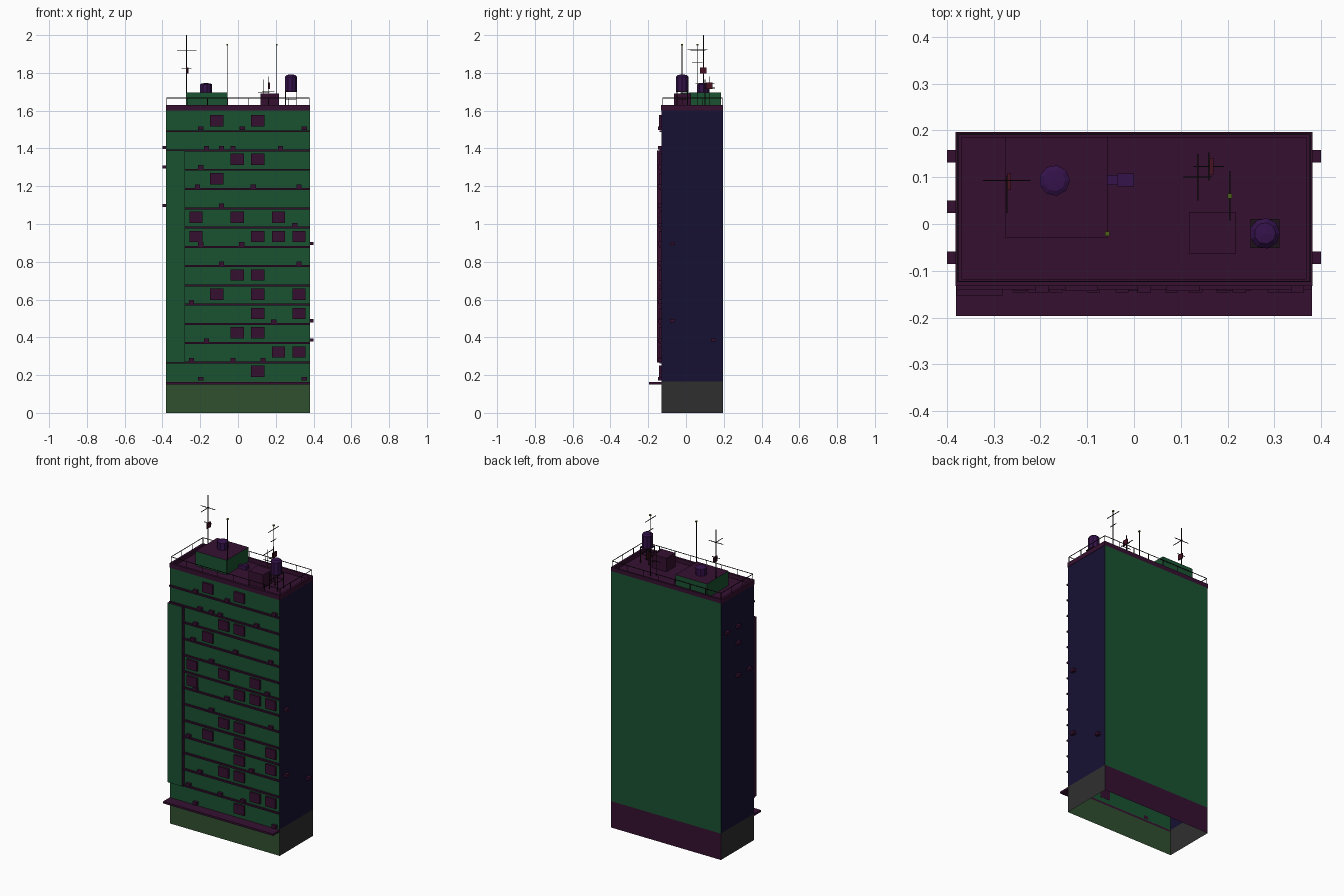
import bpy, bmesh, math
from mathutils import Vector

if "Cube" in bpy.data.objects:
    bpy.data.objects.remove(bpy.data.objects["Cube"])


def material(name, rgb):
    m = bpy.data.materials.new(name)
    m.diffuse_color = (*rgb, 1)
    m.use_nodes = True
    m.node_tree.nodes["Principled BSDF"].inputs["Base Color"].default_value = m.diffuse_color
    return m


GREEN = material("green_wall", (0.01, 0.085, 0.03))
NAVY = material("navy_wall", (0.008, 0.005, 0.032))
PLUM = material("plum_trim", (0.036, 0.005, 0.03))
OLIVE = material("olive_shopfront", (0.03, 0.08, 0.03))
GREY = material("dark_grey", (0.028, 0.028, 0.028))
VIOLET = material("violet_tank", (0.035, 0.006, 0.07))
METAL = material("dark_metal", (0.012, 0.006, 0.01))
RED = material("dark_red", (0.06, 0.006, 0.015))
LIME = material("lime_lamp", (0.08, 0.12, 0.01))


def finish(name, bm, mats):
    me = bpy.data.meshes.new(name)
    bm.to_mesh(me)
    bm.free()
    for m in mats:
        me.materials.append(m)
    ob = bpy.data.objects.new(name, me)
    bpy.context.collection.objects.link(ob)
    return ob


def box(name, x, y, z, mat, sides=None, bottom=True):
    """Box from (min, max) pairs; sides gives (front, side, back) materials."""
    bm = bmesh.new()
    bmesh.ops.create_cube(bm, size=1)
    lo, hi = Vector((x[0], y[0], z[0])), Vector((x[1], y[1], z[1]))
    for v in bm.verts:
        v.co = Vector([(lo[i] + hi[i]) / 2 + v.co[i] * (hi[i] - lo[i]) for i in range(3)])
    bm.normal_update()
    if sides:
        for f in bm.faces:
            n = f.normal
            f.material_index = 1 if n.y < -.5 else 3 if n.y > .5 else 2 if abs(n.x) > .5 else 0
    if not bottom:
        bmesh.ops.delete(bm, geom=[f for f in bm.faces if f.normal.z < -.5], context='FACES')
    return finish(name, bm, [mat] + list(sides or []))


def cbox(name, c, s, mat):
    return box(name, *[(c[i] - s[i] / 2, c[i] + s[i] / 2) for i in range(3)], mat)


def tank(name, x, y, z0, z1, r, n=9):
    # low-poly drum with a shallow cone lid
    bm = bmesh.new()
    h = z1 - z0
    rings = [[bm.verts.new((x + rr * math.cos(2 * math.pi * i / n),
                            y + rr * math.sin(2 * math.pi * i / n), z)) for i in range(n)]
             for rr, z in ((r, z0), (r, z1 - h * .14), (r * .7, z1 - h * .03))]
    tip = bm.verts.new((x, y, z1))
    bm.faces.new(rings[0][::-1])
    for i in range(n):
        j = (i + 1) % n
        for a, b in zip(rings, rings[1:]):
            bm.faces.new((a[i], a[j], b[j], b[i]))
        bm.faces.new((rings[2][i], rings[2][j], tip))
    return finish(name, bm, [VIOLET])


W, YF, YB = 0.38, -0.13, 0.197
ROOF, TOP, STEP = 1.605, 1.63, 0.102

# ground floor and tower shell, open underneath
shell = box("ground_floor", (-W, W), (YF, YB), (0, .165), PLUM, (OLIVE, GREY, PLUM), False)
bm = bmesh.new()
bm.from_mesh(shell.data)
bmesh.ops.delete(bm, geom=[f for f in bm.faces if f.normal.z > .5], context='FACES')
bm.to_mesh(shell.data)
bm.free()
box("tower", (-W, W), (YF, YB), (.165, ROOF), PLUM, (GREEN, NAVY, GREEN), False)
box("canopy", (-W - .001, W + .001), (-.197, YF), (.151, .163), PLUM)

# parapet around the roof deck
t = .012
box("parapet_front", (-W - .002, W + .002), (YF - .003, YF + t), (ROOF - .003, TOP), PLUM)
box("parapet_back", (-W - .002, W + .002), (YB - t, YB), (ROOF - .003, TOP), PLUM)
for s in (-1, 1):
    xs = sorted((s * (W + .002), s * (W - t)))
    box("parapet_side", xs, (YF + t, YB - t), (ROOF - .003, TOP), PLUM)

# floor ledges and the stair column on the left of the front
for k in range(13):
    z = .267 + STEP * k
    left = -W if k in (0, 11, 12) else -.28
    box("floor_ledge", (left, W), (-.14, YF), (z - .005, z + .005), PLUM)
box("stair_column", (-W, -.28), (-.153, YF), (.267, 1.39), PLUM, (GREEN, PLUM, PLUM))

# projecting window boxes: floor -> column numbers
windows = {0: [3], 1: [4, 5], 2: [2, 3], 3: [3, 5], 4: [1, 3, 5], 5: [2, 3],
           7: [0, 3, 4, 5], 8: [0, 2, 4], 10: [1], 11: [2, 3], 13: [1, 3]}
for k, cols in windows.items():
    for c in cols:
        cbox("window_box", (-.222 + .109 * c, -.136, .22 + STEP * k), (.07, .014, .06), PLUM)

# air conditioners on the front: floor -> x positions
coolers = {0: [-.197, .35], 1: [-.246, -.026, .132], 2: [-.167], 3: [.19], 4: [-.246],
           6: [-.087, .323], 7: [-.197, .02], 8: [.3], 9: [-.087], 10: [-.214, .08, .323],
           11: [-.197], 12: [-.167, -.087, -.026, .225], 13: [-.197, .022, .35]}
for k, xs in coolers.items():
    for x in xs:
        cbox("front_air_conditioner", (x, -.138, .18 + STEP * k), (.028, .018, .019), PLUM)

# air conditioners on the side walls
for s, y, z in ((-1, .037, 1.405), (-1, .145, 1.405), (-1, .037, 1.302), (-1, .037, 1.098),
                (-1, -.072, 1.098), (1, -.072, .897), (1, -.072, .487), (1, .145, .386)):
    cbox("side_air_conditioner", (s * (W + .01), y, z), (.02, .027, .018), PLUM)

# rooftop railing
R, H = .0015, 1.667
x0, x1, y0, y1 = -W + .003, W - .003, YF + .007, YB - .005
for y in (y0, y1):
    cbox("railing_rail", (0, y, H), (x1 - x0, 2 * R, 2 * R), METAL)
    for i in range(8):
        cbox("railing_post", (x0 + (x1 - x0) * i / 7, y, (H + TOP) / 2), (2 * R, 2 * R, H - TOP), METAL)
for x in (x0, x1):
    cbox("railing_rail", (x, (y0 + y1) / 2, H), (2 * R, y1 - y0, 2 * R), METAL)
    for i in (1, 2):
        cbox("railing_post", (x, y0 + (y1 - y0) * i / 3, (H + TOP) / 2), (2 * R, 2 * R, H - TOP), METAL)

# rooftop rooms and machinery
box("penthouse", (-.275, -.057), (-.03, .186), (ROOF, 1.695), PLUM, (GREEN, GREEN, GREEN))
box("plant_room", (.118, .218), (-.063, .026), (ROOF, 1.69), PLUM)
box("vent_duct", (-.057, -.035), (.083, .105), (ROOF, 1.622), VIOLET)
box("vent_unit", (-.035, 0), (.08, .108), (ROOF, 1.63), VIOLET)

# water tanks, one on a legged stand
tank("small_tank", -.17, .093, 1.695, 1.746, .033)
tank("tall_tank", .28, -.02, 1.70, 1.792, .033)
for sx in (-1, 1):
    for sy in (-1, 1):
        cbox("tank_leg", (.28 + sx * .028, -.02 + sy * .028, 1.655), (.004, .004, .1), METAL)
    cbox("tank_brace", (.28 + sx * .028, -.02, 1.66), (.003, .056, .003), METAL)
    cbox("tank_brace", (.28, -.02 + sx * .028, 1.66), (.056, .003, .003), METAL)
cbox("tank_platform", (.28, -.02, 1.702), (.062, .062, .005), METAL)


def mast(name, x, y, z0, z1, bars=(), w=.004, lamp=False):
    """Pole with crossbars given as (axis, height, half length, offset)."""
    cbox(name + "_pole", (x, y, (z0 + z1) / 2), (w, w, z1 - z0), METAL)
    for axis, z, half, off in bars:
        c, s = [x, y, z], [.003, .003, .003]
        c[axis] += off
        s[axis] = 2 * half
        cbox(name + "_crossbar", c, s, METAL)
    if lamp:
        cbox(name + "_lamp", (x, y, z1), (.01, .01, .008), LIME)


# antennas
mast("tall_antenna", -.272, .093, ROOF, 2.0,
     [(0, 1.92, .051, 0), (0, 1.825, .027, 0), (1, 1.92, .04, -.03)])
mast("corner_antenna", -.057, -.021, ROOF, 1.95, lamp=True)
mast("side_antenna", .205, .06, ROOF, 1.95,
     [(1, 1.925, .053, 0), (1, 1.857, .027, 0)], .003, True)
mast("short_antenna", .136, .1, ROOF, 1.765, [(0, 1.695, .03, 0), (1, 1.746, .05, 0)])
mast("panel_antenna", .16, .123, ROOF, 1.78, [(0, 1.70, .033, 0), (1, 1.72, .03, 0)])
for x, y, z in ((-.267, .091, 1.813), (.166, .123, 1.732)):
    cbox("antenna_panel", (x, y, z), (.008, .036, .032), RED)
